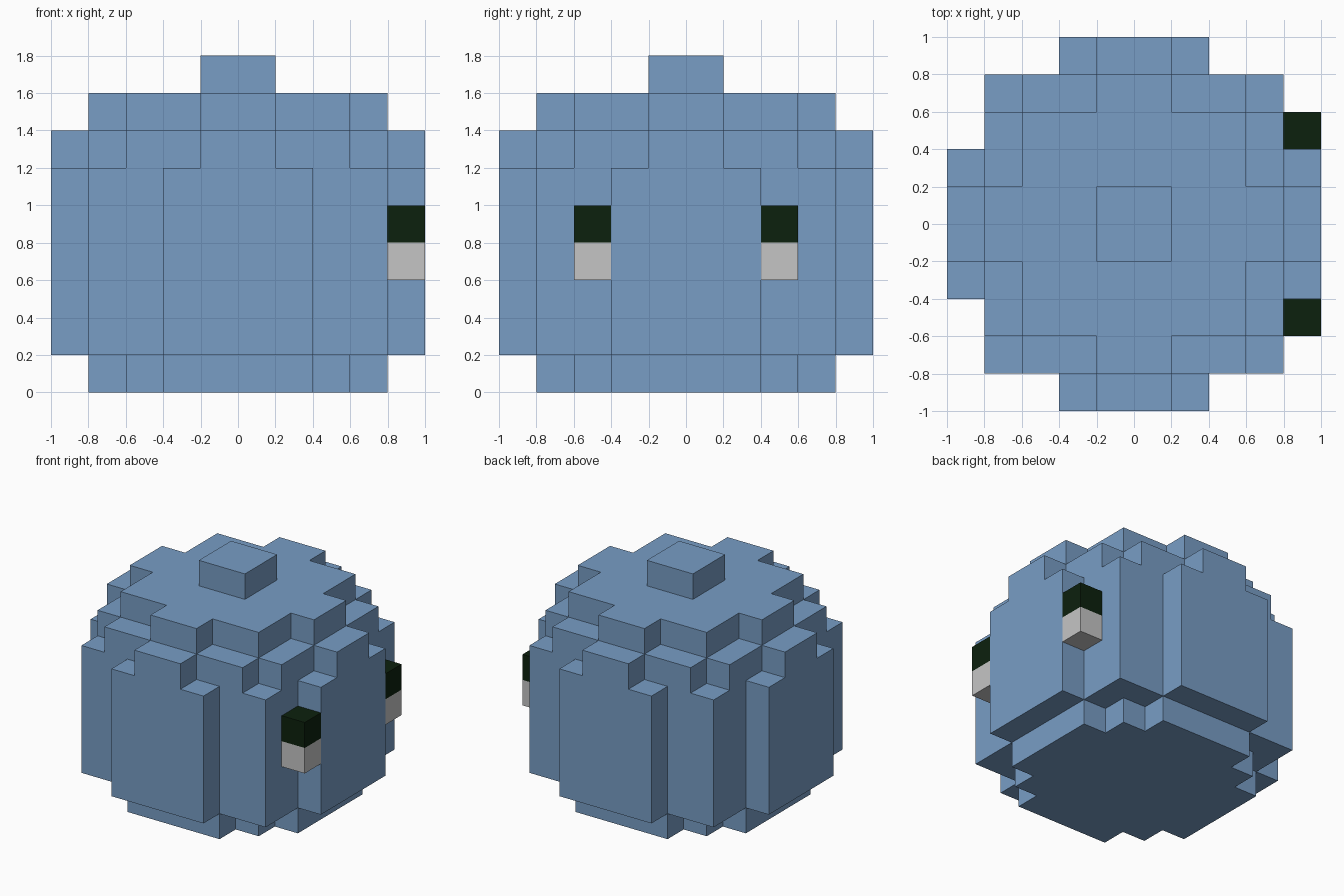
import bpy
import bmesh

cube = bpy.data.objects.get("Cube")
if cube:
    bpy.data.objects.remove(cube, do_unlink=True)


def make_material(name, rgb):
    mat = bpy.data.materials.new(name)
    mat.use_nodes = True
    mat.diffuse_color = (*rgb, 1)
    bsdf = next(n for n in mat.node_tree.nodes if n.type == "BSDF_PRINCIPLED")
    bsdf.inputs["Base Color"].default_value = (*rgb, 1)
    bsdf.inputs["Roughness"].default_value = 0.8
    return mat


blue = make_material("soft blue", (0.188, 0.337, 0.558))
white = make_material("eye white", (0.56, 0.56, 0.56))
dark = make_material("dark green pupil", (0.0037, 0.0150, 0.0040))


def stepped_outline(corners):
    """Mirror the outer corners of one quadrant into a full stepped outline."""
    quarter = []
    for i, (x, y) in enumerate(corners):
        quarter.append((x, y))
        if i + 1 < len(corners):
            quarter.append((x, corners[i + 1][1]))
    half = quarter + [(x, -y) for x, y in reversed(quarter)]
    return half + [(-x, y) for x, y in reversed(half)]


def prism(name, outline, z0, z1, mat):
    """Extrude a flat outline from z0 up to z1."""
    bm = bmesh.new()
    face = bm.faces.new([bm.verts.new((x, y, z0)) for x, y in outline])
    ext = bmesh.ops.extrude_face_region(bm, geom=[face], use_keep_orig=True)
    top = [v for v in ext["geom"] if isinstance(v, bmesh.types.BMVert)]
    bmesh.ops.translate(bm, verts=top, vec=(0, 0, z1 - z0))
    bmesh.ops.recalc_face_normals(bm, faces=bm.faces)
    mesh = bpy.data.meshes.new(name)
    bm.to_mesh(mesh)
    bm.free()
    mesh.materials.append(mat)
    obj = bpy.data.objects.new(name, mesh)
    bpy.context.collection.objects.link(obj)
    return obj


# Body: stacked layers, each given by the corners of one quadrant
layers = [
    ("base", 0.0, 0.2, [(0.4, 0.8), (0.6, 0.6), (0.8, 0.4)]),
    ("body", 0.2, 1.2, [(0.4, 1.0), (0.8, 0.8), (1.0, 0.4)]),
    ("shoulder", 1.2, 1.4, [(0.2, 1.0), (0.6, 0.8), (0.8, 0.6), (1.0, 0.2)]),
    ("crown", 1.4, 1.6, [(0.2, 0.8), (0.6, 0.6), (0.8, 0.2)]),
    ("top_knob", 1.6, 1.8, [(0.2, 0.2)]),
]
for name, z0, z1, corners in layers:
    prism(name, stepped_outline(corners), z0, z1, blue)

# Eyes: a dark block on a white block, in the two notches of the +x side
for side, s in (("front", -1), ("back", 1)):
    square = [(0.8, 0.4 * s), (1.0, 0.4 * s), (1.0, 0.6 * s), (0.8, 0.6 * s)]
    prism(side + "_eye_white", square, 0.6, 0.8, white)
    prism(side + "_pupil", square, 0.8, 1.0, dark)
